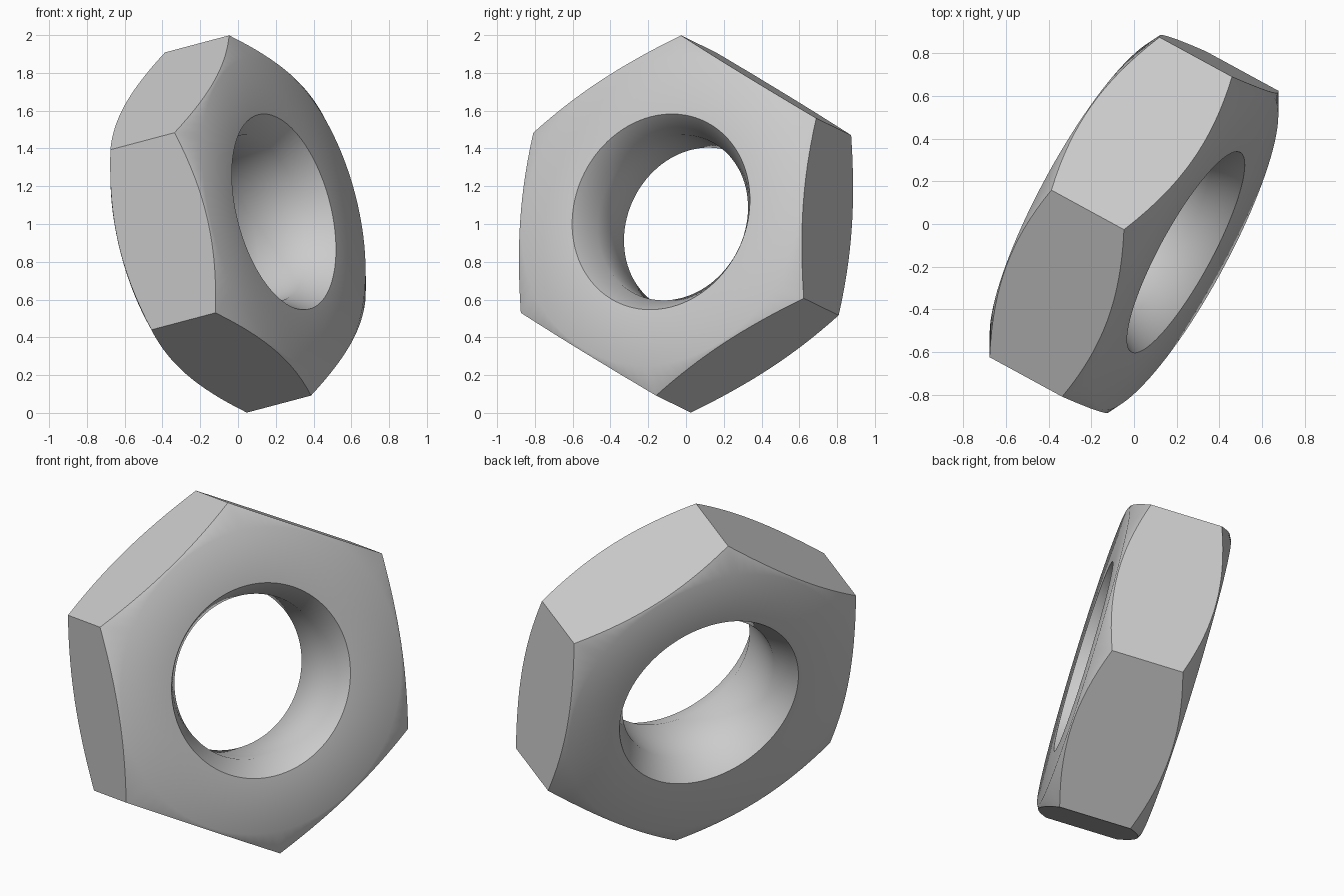
import bpy, bmesh, math
from mathutils import Vector, Matrix

cube = bpy.data.objects.get("Cube")
if cube:
    bpy.data.objects.remove(cube, do_unlink=True)

SEGMENTS = 96
CORNER = 0.98                       # hexagon corner radius
APOTHEM = CORNER * math.cos(math.pi / 6)
HALF = 0.284                        # half thickness
FACE_R = 0.835                      # flat face radius, where the chamfer starts
SLOPE = (HALF - 0.1985) / (CORNER - FACE_R)

# Plain metal
metal = bpy.data.materials.new("grey_metal")
metal.use_nodes = True
grey = (0.6, 0.6, 0.6, 1)
metal.diffuse_color = grey
metal.node_tree.nodes["Principled BSDF"].inputs["Base Color"].default_value = grey


def section(angle):
    """Closed (radius, height) loop of the nut at one angle."""
    off = (angle + math.pi / 6) % (math.pi / 3) - math.pi / 6
    edge = APOTHEM / math.cos(math.pi / 6 - abs(off))
    upper = [(0.45, 0.15), (0.532, HALF), (FACE_R, HALF),
             (edge, HALF - SLOPE * (edge - FACE_R))]
    return upper + [(r, -h) for r, h in reversed(upper)]


# Nut body: sections swept round the axis, corner at local +x
bm = bmesh.new()
rings = []
for i in range(SEGMENTS):
    a = i * math.tau / SEGMENTS
    rings.append([bm.verts.new((r * math.cos(a), r * math.sin(a), h))
                  for r, h in section(a)])
for i, ring in enumerate(rings):
    following = rings[(i + 1) % SEGMENTS]
    for j in range(len(ring)):
        k = (j + 1) % len(ring)
        bm.faces.new((ring[j], ring[k], following[k], following[j]))
bmesh.ops.recalc_face_normals(bm, faces=bm.faces)

# Tilt the nut to its resting pose
axis = Vector((0.856, -0.466, 0.227)).normalized()
corner = Vector((-0.21, 0.0625, 0.955))
corner = (corner - axis * corner.dot(axis)).normalized()
turn = Matrix((corner, axis.cross(corner), axis)).transposed().to_4x4()
bm.transform(Matrix.Translation((0, 0, 1)) @ turn)

mesh = bpy.data.meshes.new("hex_nut")
bm.to_mesh(mesh)
bm.free()
mesh.materials.append(metal)
nut = bpy.data.objects.new("hex_nut", mesh)
bpy.context.collection.objects.link(nut)

# Smooth bore and chamfers, crisp hexagon edges
bpy.ops.object.select_all(action='DESELECT')
nut.select_set(True)
bpy.context.view_layer.objects.active = nut
bpy.ops.object.shade_smooth_by_angle(angle=math.radians(40))
